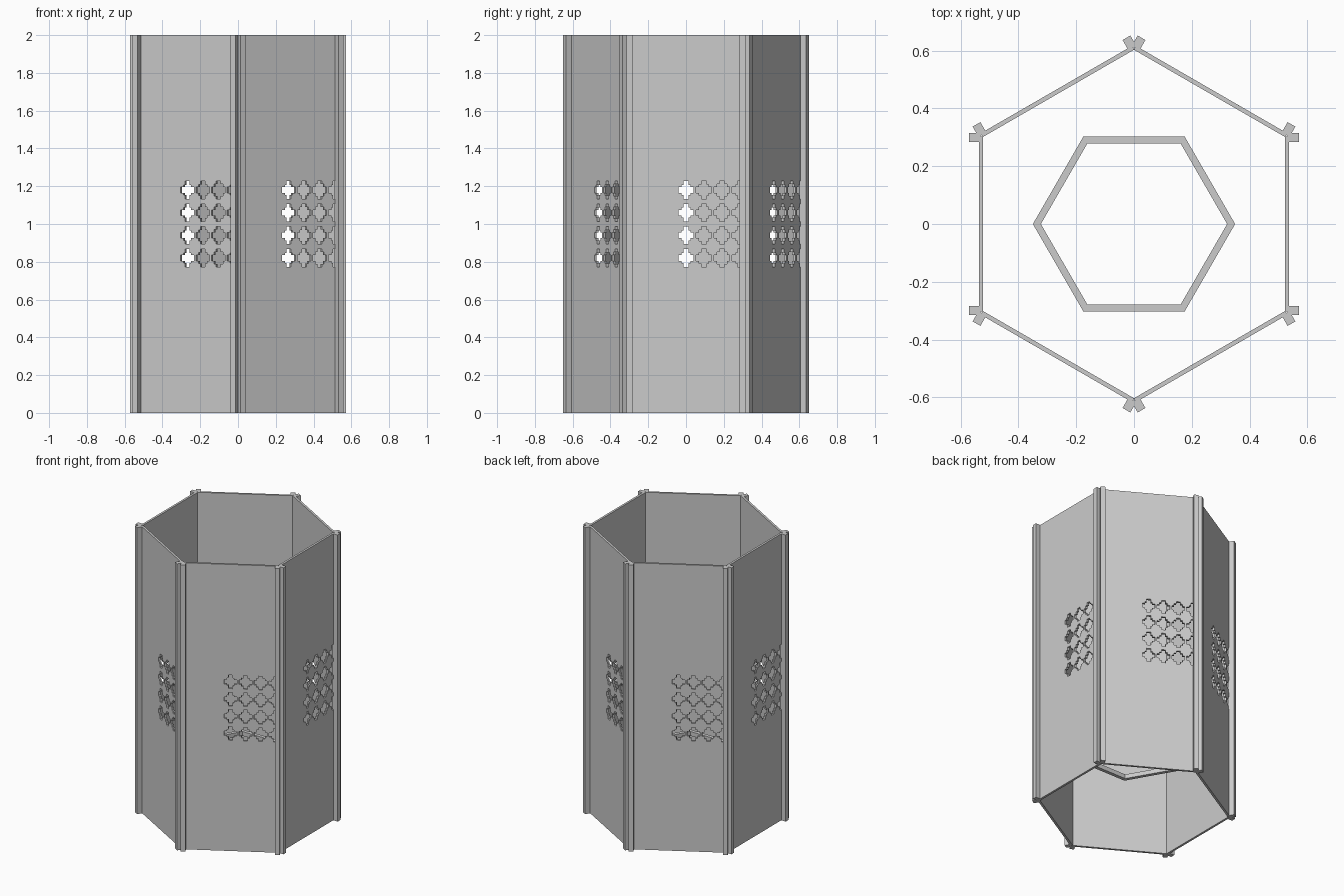
import bpy
from math import cos, sin, pi
from mathutils import Matrix, Vector

cube = bpy.data.objects.get("Cube")
if cube:
    bpy.data.objects.remove(cube)

HEIGHT = 2.0
WALL_IN, WALL_OUT = 0.522, 0.537     # wall distances from the axis
RIB_IN, RIB_OUT = 0.284, 0.315       # rib extent along the wall
PITCH_X, PITCH_Z = 0.095, 0.12       # spacing of the cut-outs

grey = bpy.data.materials.new("plain grey")
grey.use_nodes = True
colour = (0.6, 0.6, 0.6, 1)
grey.diffuse_color = colour
grey.node_tree.nodes["Principled BSDF"].inputs["Base Color"].default_value = colour


def slab(name, outlines, depth, matrix):
    """Extrude flat outlines (the first is solid, the others are holes)."""
    curve = bpy.data.curves.new(name, 'CURVE')
    curve.dimensions = '2D'
    curve.fill_mode = 'BOTH'
    curve.extrude = depth / 2
    for outline in outlines:
        spline = curve.splines.new('POLY')
        spline.points.add(len(outline) - 1)
        for point, (x, y) in zip(spline.points, outline):
            point.co = (x, y, 0, 1)
        spline.use_cyclic_u = True
    temp = bpy.data.objects.new(name + "_outline", curve)
    bpy.context.collection.objects.link(temp)
    graph = bpy.context.evaluated_depsgraph_get()
    mesh = bpy.data.meshes.new_from_object(temp.evaluated_get(graph))
    bpy.data.objects.remove(temp)
    mesh.name = name
    mesh.materials.clear()
    mesh.materials.append(grey)
    mesh.shade_flat()
    obj = bpy.data.objects.new(name, mesh)
    obj.matrix_world = matrix
    bpy.context.collection.objects.link(obj)
    return obj


def rectangle(x0, x1, y0, y1):
    return [(x0, y0), (x1, y0), (x1, y1), (x0, y1)]


def cross(cx, cy, body, tab):
    """Stubby cross: a square body with a narrower tab on each side."""
    quarter = [(0.041, -tab), (0.041, tab), (body, tab), (body, body), (tab, body)]
    points = []
    for k in range(4):
        c, s = round(cos(k * pi / 2)), round(sin(k * pi / 2))
        points += [(cx + x * c - y * s, cy + (x * s + y * c) * 1.15) for x, y in quarter]
    # the last column stops just inside the edge of the wall
    return [(min(x, 0.296), y) for x, y in points]


def hexagon(apothem):
    r = apothem / cos(pi / 6)
    return [(r * cos(k * pi / 3), r * sin(k * pi / 3)) for k in range(6)]


# Perforated wall outline, shared by all six sides
wall = [rectangle(-0.302, 0.302, -HEIGHT / 2, HEIGHT / 2)]
for col in range(4):
    for row in range(4):
        wall.append(cross(col * PITCH_X, (row - 1.5) * PITCH_Z,
                          0.023 + 0.002 * (col % 3), 0.013))

for side in range(6):
    turn = Matrix.Rotation(side * pi / 3, 4, 'Z')
    # Wall: outline x runs along the side, outline y runs up
    stand = Matrix(((0, 0, 1, 0), (1, 0, 0, 0), (0, 1, 0, 0), (0, 0, 0, 1)))
    place = Matrix.Translation(Vector(((WALL_IN + WALL_OUT) / 2, 0, HEIGHT / 2)))
    slab(f"wall_{side + 1}", wall, WALL_OUT - WALL_IN, turn @ place @ stand)
    # Upright ribs at both ends of the wall
    lift = Matrix.Translation(Vector((0, 0, HEIGHT / 2)))
    for end, sign in (("start", -1), ("end", 1)):
        y0, y1 = sorted((sign * RIB_IN, sign * RIB_OUT))
        slab(f"corner_rib_{end}_{side + 1}", [rectangle(0.53, 0.571, y0, y1)],
             HEIGHT, turn @ lift)

# Thin inner ring in the lower part of the tube
slab("inner_ring", [hexagon(0.303), hexagon(0.279)], 0.03,
     Matrix.Translation(Vector((0, 0, 0.42))))
